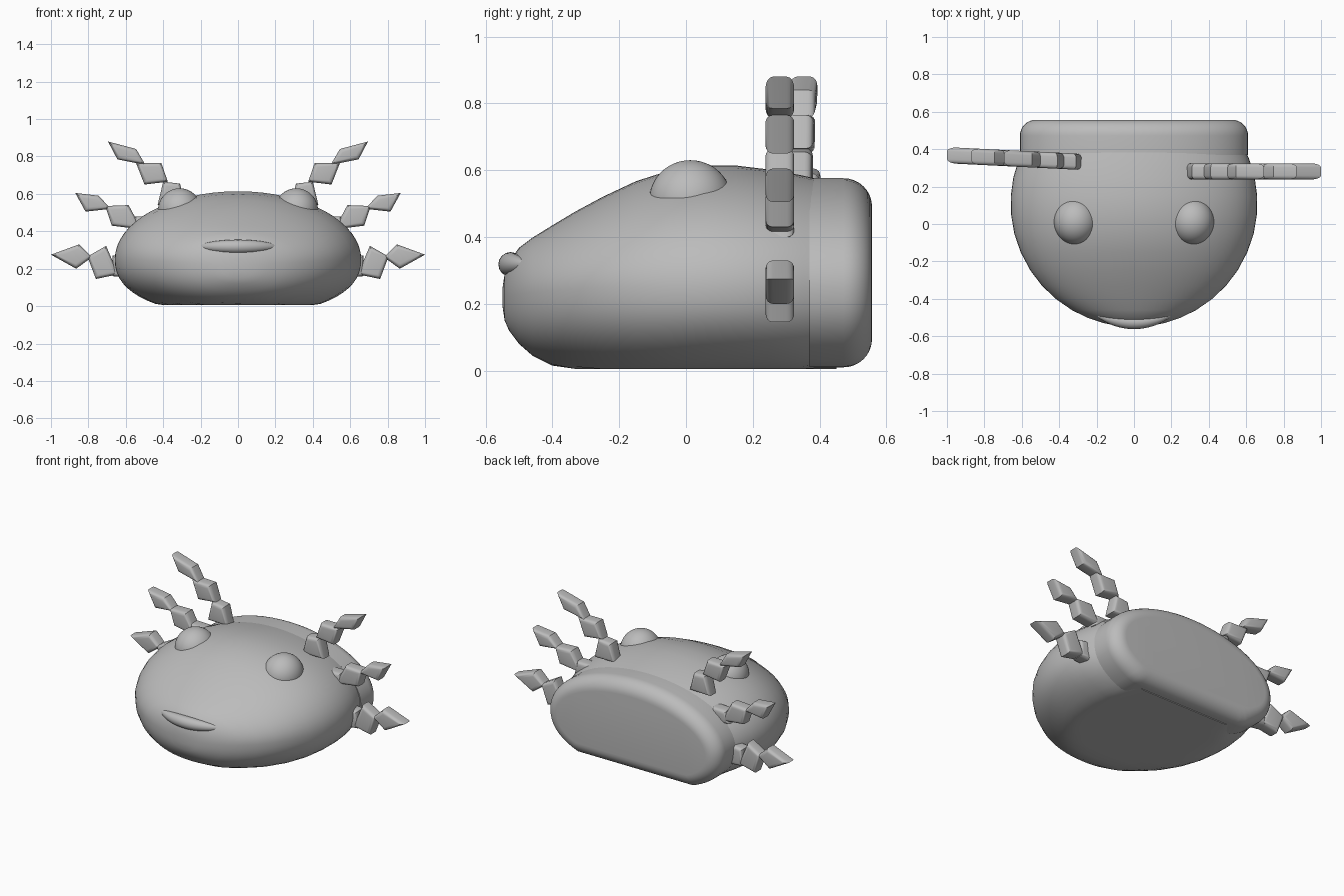
import bpy, bmesh, math
from mathutils import Vector

cube = bpy.data.objects.get("Cube")
if cube:
    bpy.data.objects.remove(cube, do_unlink=True)

grey = bpy.data.materials.new("plain grey")
grey.use_nodes = True
grey.diffuse_color = (0.5, 0.5, 0.5, 1)
grey.node_tree.nodes["Principled BSDF"].inputs["Base Color"].default_value = (0.5, 0.5, 0.5, 1)


def finish(bm, name, angle=40):
    bmesh.ops.recalc_face_normals(bm, faces=bm.faces)
    mesh = bpy.data.meshes.new(name)
    bm.to_mesh(mesh)
    bm.free()
    ob = bpy.data.objects.new(name, mesh)
    bpy.context.collection.objects.link(ob)
    mesh.materials.append(grey)
    bpy.ops.object.select_all(action='DESELECT')
    ob.select_set(True)
    bpy.context.view_layer.objects.active = ob
    bpy.ops.object.shade_smooth_by_angle(angle=math.radians(angle))
    return ob


def section(y, width, top, mid, low, floor, n=64):
    """Elliptical upper half, squarer lower half cut flat at the floor."""
    ring = []
    for i in range(n):
        a = 2 * math.pi * i / n
        c, s = math.cos(a), math.sin(a)
        if s >= 0:
            x, z = width * c, mid + (top - mid) * s
        else:
            p = 2 / 2.3
            x = width * math.copysign(abs(c) ** p, c)
            z = max(floor, mid - (mid - low) * abs(s) ** p)
        ring.append((x, y, z))
    return ring


def loft(name, rings, angle=40):
    bm = bmesh.new()
    loops = [[bm.verts.new(p) for p in r] for r in rings]
    for a, b in zip(loops, loops[1:]):
        for i in range(len(a)):
            j = (i + 1) % len(a)
            bm.faces.new((a[i], a[j], b[j], b[i]))
    bm.faces.new(loops[0])
    bm.faces.new(loops[-1])
    return finish(bm, name, angle)


# Head: round in plan, domed on top, flat underneath (y, top, middle, low)
profile = [(-.549, .25, .22, .19), (-.543, .29, .22, .15), (-.53, .325, .225, .12),
           (-.5, .368, .23, .08), (-.46, .398, .235, .045), (-.4, .435, .24, .015),
           (-.33, .477, .245, -.005), (-.25, .52, .25, -.025), (-.15, .567, .25, -.04),
           (-.05, .599, .25, -.047), (.05, .614, .25, -.047), (.15, .614, .25, -.047),
           (.25, .602, .25, -.047), (.35, .584, .25, -.047), (.45, .56, .25, -.03)]
loft("head", [section(y, .66 * math.sqrt(1 - ((y - .11) / .66) ** 2), t, m, b, .005)
              for y, t, m, b in profile], 60)

# Neck: short plug with a rounded rear rim
radius, back = .085, .557
rim = [(.37, 0)]
for k in range(9):
    a = math.pi / 2 * k / 8
    rim.append((back - radius + radius * math.sin(a), radius * (1 - math.cos(a))))
loft("neck", [section(y, .61 - o, .576 - o, .25, -.047 + o, .01 + o) for y, o in rim])

# Eyes
for side, label in ((1, "left"), (-1, "right")):
    bm = bmesh.new()
    bmesh.ops.create_uvsphere(bm, u_segments=40, v_segments=24, radius=1)
    bmesh.ops.scale(bm, vec=(.116, .123, .118), verts=bm.verts)
    bmesh.ops.translate(bm, vec=(.312 * side, .013, .512), verts=bm.verts)
    finish(bm, label + "_eye")

# Mouth: tapered lip wrapped around the snout
lip = []
for i in range(25):
    u = -1 + i / 12
    x = .21 * u
    y = .135 - math.sqrt(.66 ** 2 - x * x) + .012 * u * u
    r = .004 + .033 * (1 - u * u) ** .7
    lip.append([(x, y + r * math.cos(a), .318 + r * math.sin(a))
                for a in (2 * math.pi * k / 16 for k in range(16))])
loft("mouth", lip, 60)

# Gills: three chains of thick, soft-edged diamonds on each side
gills = {
    "upper": [[(.695, .88), (.545, .84), (.495, .755), (.645, .785)],
              [(.41, .765), (.545, .765), (.5, .65), (.375, .665)],
              [(.31, .655), (.40, .665), (.43, .54), (.28, .54)]],
    "middle": [[(.87, .605), (.745, .59), (.68, .52), (.815, .505)],
               [(.585, .54), (.71, .535), (.675, .43), (.515, .41)],
               [(.45, .48), (.55, .48), (.57, .40), (.44, .39)]],
    "lower": [[(1, .275), (.85, .33), (.78, .262), (.865, .2)],
              [(.705, .322), (.805, .265), (.76, .145), (.64, .17)],
              [(.56, .28), (.67, .27), (.67, .16), (.56, .15)]],
}


def gill(name, diamonds, side):
    bm = bmesh.new()
    half = .043
    for pts in diamonds:
        rows = []
        for d in (-half, half):
            row = []
            for x, z in pts:
                # The right-hand fan sweeps slightly backwards
                y = .281 if side > 0 else .332 + .05 * (x - .28)
                row.append(bm.verts.new((x * side, y + d, z)))
            rows.append(row)
        a, b = rows
        bm.faces.new(a)
        bm.faces.new(b)
        for i in range(4):
            j = (i + 1) % 4
            bm.faces.new((a[i], a[j], b[j], b[i]))
    bmesh.ops.recalc_face_normals(bm, faces=bm.faces)
    rims = [e for e in bm.edges
            if abs((e.verts[0].co - e.verts[1].co).normalized().y) < .5]
    bmesh.ops.bevel(bm, geom=rims, offset=.022, segments=4, profile=.5,
                    affect='EDGES', clamp_overlap=True)
    finish(bm, name, 30)


for label, diamonds in gills.items():
    gill("left_" + label + "_gill", diamonds, 1)
    gill("right_" + label + "_gill", diamonds, -1)
